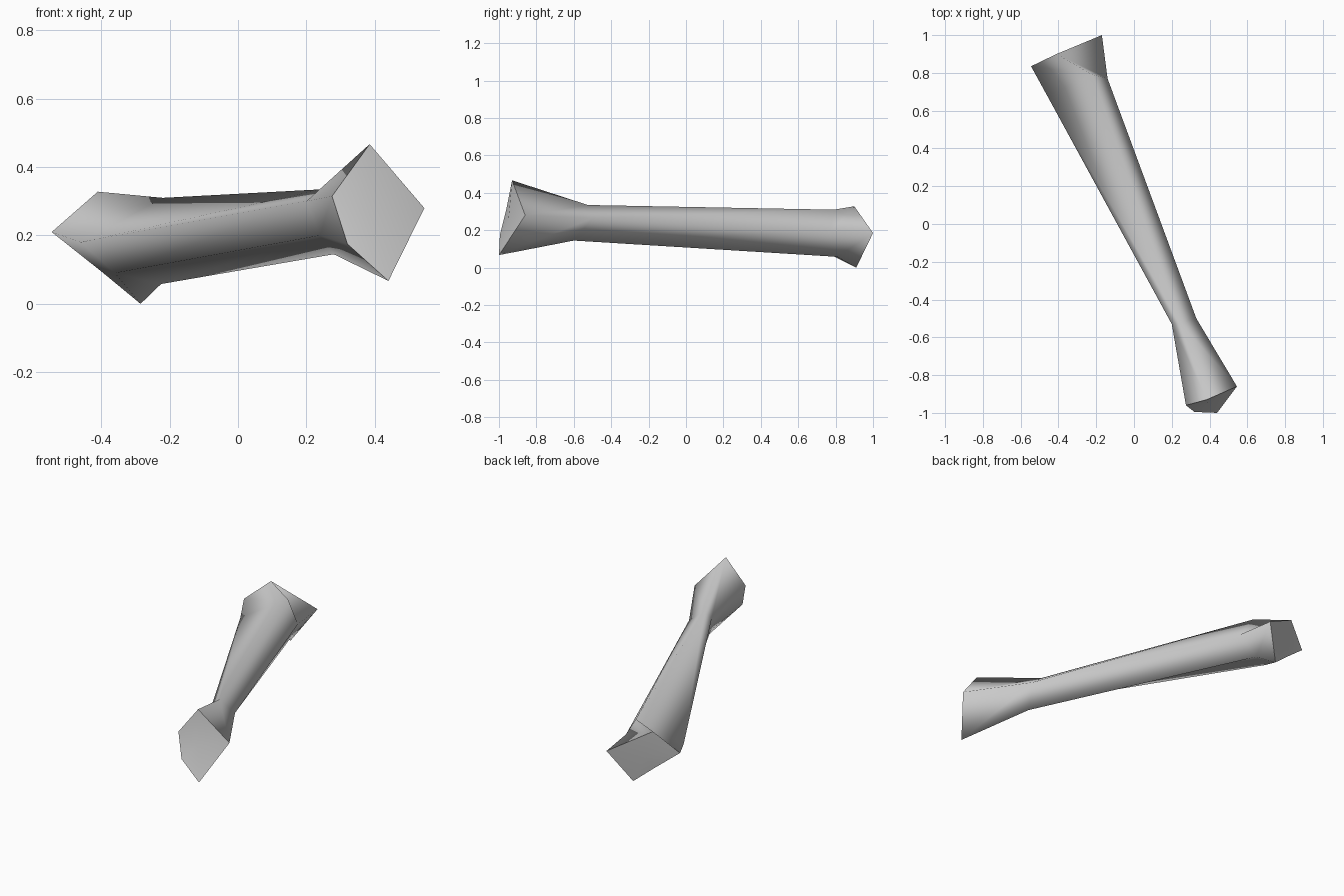
import bpy
import bmesh
from mathutils import Vector

default_cube = bpy.data.objects.get("Cube")
if default_cube:
    bpy.data.objects.remove(default_cube, do_unlink=True)


def make_material(name, colour):
    material = bpy.data.materials.new(name)
    material.use_nodes = True
    material.diffuse_color = colour
    material.node_tree.nodes["Principled BSDF"].inputs["Base Color"].default_value = colour
    return material


# Cross-sections along the bone, each ordered top, right side, lower right, bottom, left side
front_knuckle = [(.385, -.93, .467), (.275, -.96, .315), (.32, -.995, .175),
                 (.44, -1, .067), (.545, -.86, .28)]
front_neck = [(.245, -.525, .335), (.2, -.53, .3), (.24, -.58, .2),
              (.28, -.6, .145), (.33, -.5, .265)]
back_neck = [(-.22, .79, .31), (-.46, .68, .18), (-.36, .73, .09),
             (-.225, .81, .058), (-.14, .77, .19)]
back_knuckle = [(-.41, .9, .328), (-.545, .835, .21), (-.4, .875, .095),
                (-.285, .91, 0), (-.17, 1, .185)]


def bridge(bm, ring_a, ring_b):
    """Join two matching rings with a band of quads."""
    count = len(ring_a)
    for i in range(count):
        j = (i + 1) % count
        bm.faces.new((ring_a[i], ring_a[j], ring_b[j], ring_b[i]))


def cap(bm, ring):
    """Close a ring with a fan around its middle and keep its rim crisp."""
    middle = sum((v.co for v in ring), Vector()) / len(ring)
    hub = bm.verts.new(middle)
    for i, vert in enumerate(ring):
        following = ring[(i + 1) % len(ring)]
        bm.faces.new((vert, following, hub))
        bm.edges.get((vert, following)).smooth = False


# Bone: shaft with a flared knuckle at each end
bm = bmesh.new()
sections = (front_knuckle, front_neck, back_neck, back_knuckle)
rings = [[bm.verts.new(point) for point in section] for section in sections]
for ring_a, ring_b in zip(rings, rings[1:]):
    bridge(bm, ring_a, ring_b)
cap(bm, rings[0])
cap(bm, rings[-1])
bmesh.ops.recalc_face_normals(bm, faces=bm.faces[:])
for face in bm.faces:
    face.smooth = True

mesh = bpy.data.meshes.new("bone")
bm.to_mesh(mesh)
bm.free()
mesh.materials.append(make_material("pale grey", (.6, .6, .6, 1)))
bone = bpy.data.objects.new("bone", mesh)
bpy.context.collection.objects.link(bone)
